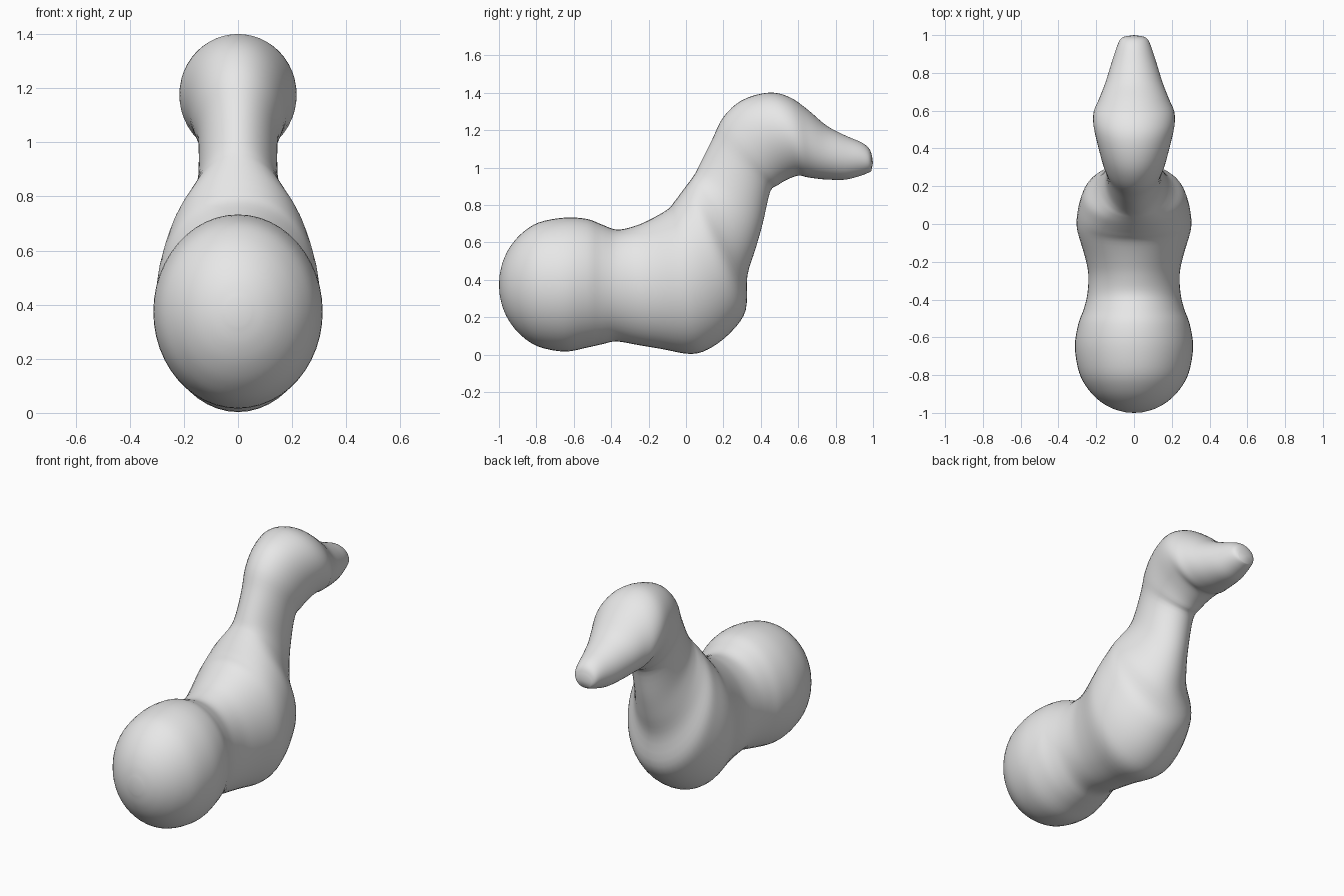
import bpy
import bmesh
import math
from mathutils import Vector

SEGMENTS = 48
STEPS = 4

# Rear ball: rounded rings from the back pole to its widest slice
rings = []
for deg in (8, 20, 34, 50, 68):
    a = math.radians(deg)
    y, s = -0.66 - 0.34 * math.cos(a), math.sin(a)
    rings.append((y, 0.373 - 0.357 * s, y, 0.373 + 0.359 * s, 0.313 * s))

# Body, neck, head and snout: (belly y, belly z, back y, back z, half width)
rings += [
    (-0.65, 0.016, -0.65, 0.732, 0.313),
    (-0.53, 0.037, -0.53, 0.725, 0.295),
    (-0.45, 0.055, -0.45, 0.695, 0.266),
    (-0.37, 0.070, -0.37, 0.668, 0.247),
    (-0.25, 0.050, -0.28, 0.685, 0.242),
    (-0.13, 0.030, -0.20, 0.718, 0.262),
    (0.03, 0.003, -0.10, 0.775, 0.300),
    (0.14, 0.040, -0.06, 0.820, 0.302),
    (0.25, 0.130, -0.03, 0.860, 0.287),
    (0.32, 0.240, 0.00, 0.900, 0.262),
    (0.328, 0.42, 0.03, 0.940, 0.208),
    (0.37, 0.560, 0.05, 0.970, 0.170),
    (0.41, 0.700, 0.075, 1.02, 0.148),
    (0.45, 0.870, 0.14, 1.150, 0.147),
    (0.49, 0.905, 0.20, 1.270, 0.168),
    (0.54, 0.935, 0.30, 1.360, 0.190),
    (0.60, 0.957, 0.44, 1.400, 0.214),
    (0.64, 0.950, 0.55, 1.378, 0.213),
    (0.68, 0.943, 0.65, 1.310, 0.184),
    (0.75, 0.936, 0.75, 1.225, 0.151),
    (0.85, 0.935, 0.85, 1.172, 0.120),
    (0.93, 0.955, 0.94, 1.133, 0.092),
    (0.975, 0.972, 0.98, 1.10, 0.073),
    (0.99, 0.980, 0.995, 1.06, 0.050),
]


def spline(p0, p1, p2, p3, t):
    """Smooth interpolation between two rings."""
    return [0.5 * (2 * b + (c - a) * t + (2 * a - 5 * b + 4 * c - d) * t * t
                   + (3 * b - a - 3 * c + d) * t ** 3)
            for a, b, c, d in zip(p0, p1, p2, p3)]


# Refine the rings along the spine
fine = []
n = len(rings)
for i in range(n - 1):
    quad = [rings[min(max(k, 0), n - 1)] for k in (i - 1, i, i + 1, i + 2)]
    fine += [spline(*quad, s / STEPS) for s in range(STEPS)]
fine.append(rings[-1])

# Loft elliptical rings into one continuous body
bm = bmesh.new()
loops = []
for ly, lz, uy, uz, w in fine:
    low, up = Vector((0, ly, lz)), Vector((0, uy, uz))
    mid, half = (low + up) / 2, (up - low) / 2
    loop = []
    for k in range(SEGMENTS):
        a = math.tau * k / SEGMENTS
        loop.append(bm.verts.new(mid + half * math.cos(a) + Vector((w * math.sin(a), 0, 0))))
    loops.append(loop)
for a, b in zip(loops, loops[1:]):
    for k in range(SEGMENTS):
        j = (k + 1) % SEGMENTS
        bm.faces.new((a[k], a[j], b[j], b[k]))

# Close the rump and the snout tip
for loop, tip in ((loops[0], (0, -1.0, 0.373)), (loops[-1], (0, 1.0, 1.025))):
    pole = bm.verts.new(tip)
    for k in range(SEGMENTS):
        bm.faces.new((loop[k], loop[(k + 1) % SEGMENTS], pole))
bmesh.ops.recalc_face_normals(bm, faces=bm.faces[:])

mesh = bpy.data.meshes.new("animal_body")
bm.to_mesh(mesh)
bm.free()
for poly in mesh.polygons:
    poly.use_smooth = True
body = bpy.data.objects.new("animal_body", mesh)
bpy.context.collection.objects.link(body)

grey = bpy.data.materials.new("light grey")
grey.diffuse_color = (0.8, 0.8, 0.8, 1)
mesh.materials.append(grey)
